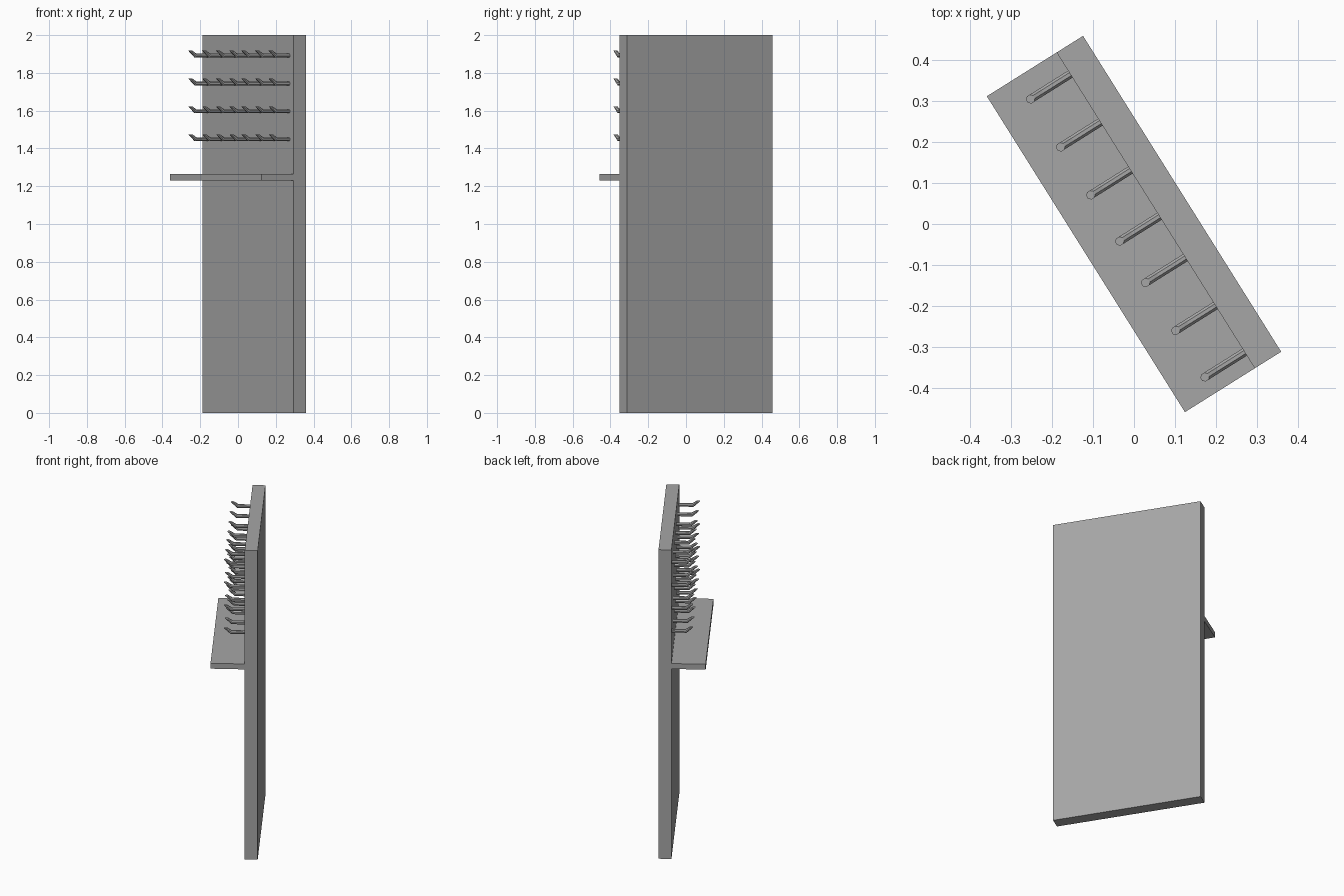
import bpy, bmesh, math

if "Cube" in bpy.data.objects:
    bpy.data.objects.remove(bpy.data.objects["Cube"], do_unlink=True)

# Turn of the whole display about z
TURN = math.radians(-57.9)
LENGTH, HEIGHT = 0.909, 2.0
BACK, FRONT, SHELF_FRONT = 0.1385, 0.0625, -0.1385
SHELF_LOW, SHELF_TOP = 1.23, 1.265

grey = bpy.data.materials.new("plain_grey")
grey.use_nodes = True
colour = (0.38, 0.38, 0.38, 1)
grey.diffuse_color = colour
grey.node_tree.nodes["Principled BSDF"].inputs["Base Color"].default_value = colour


def finish_mesh(bm, name):
    bmesh.ops.recalc_face_normals(bm, faces=bm.faces)
    mesh = bpy.data.meshes.new(name)
    bm.to_mesh(mesh)
    bm.free()
    mesh.materials.append(grey)
    return mesh


def place(name, mesh, location=(0, 0, 0), parent=None):
    obj = bpy.data.objects.new(name, mesh)
    bpy.context.collection.objects.link(obj)
    obj.location = location
    obj.parent = parent
    return obj


# Upright panel and shelf: one side profile extruded along the length
profile = [(BACK, 0), (BACK, HEIGHT), (FRONT, HEIGHT), (FRONT, SHELF_TOP),
           (SHELF_FRONT, SHELF_TOP), (SHELF_FRONT, SHELF_LOW),
           (FRONT, SHELF_LOW), (FRONT, 0)]
bm = bmesh.new()
side = bm.faces.new([bm.verts.new((-LENGTH / 2, y, z)) for y, z in profile])
cap = bmesh.ops.extrude_face_region(bm, geom=[side])["geom"]
bmesh.ops.translate(bm, vec=(LENGTH, 0, 0),
                    verts=[v for v in cap if isinstance(v, bmesh.types.BMVert)])
panel = place("panel_with_shelf", finish_mesh(bm, "panel_with_shelf"))
panel.rotation_euler.z = TURN

# Hook: octagonal rod, mitred at the bend, with a level cut tip
RADIUS, SIDES = 0.011, 8
bm = bmesh.new()
rings = []
# each ring: y centre, z centre, y lean, z lean
for y, z, lean_y, lean_z in [(FRONT + 0.005, 0, 0, 1), (-0.02, 0, 0.35, 1),
                             (-0.052, 0.026, 1, 0)]:
    ring = []
    for i in range(SIDES):
        a = math.tau * (i + 0.5) / SIDES
        s = RADIUS * math.sin(a)
        ring.append(bm.verts.new((RADIUS * math.cos(a), y + s * lean_y, z + s * lean_z)))
    rings.append(ring)
for a, b in zip(rings, rings[1:]):
    for i in range(SIDES):
        j = (i + 1) % SIDES
        bm.faces.new((a[i], a[j], b[j], b[i]))
bm.faces.new(rings[0])
bm.faces.new(rings[-1])
hook_mesh = finish_mesh(bm, "hook")

# Grid of hooks above the shelf
columns = [-0.392, -0.254, -0.116, 0.017, 0.136, 0.274, 0.408]
for row in range(4):
    for col, x in enumerate(columns):
        place(f"hook_row{row + 1}_{col + 1}", hook_mesh,
              (x, 0, 1.449 + 0.1475 * row), panel)
